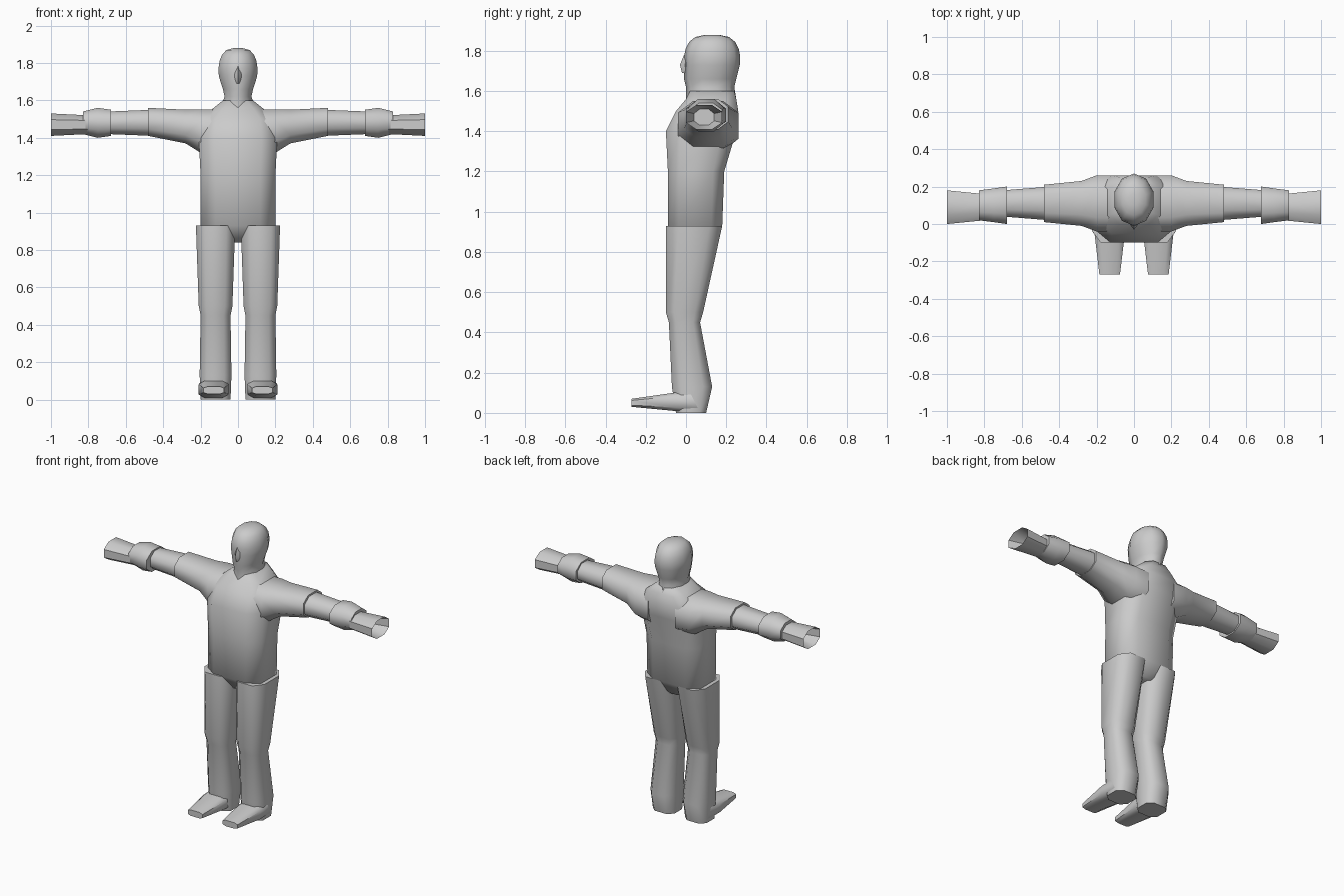
import bpy, bmesh, math

old = bpy.data.objects.get("Cube")
if old:
    bpy.data.objects.remove(old)

grey = bpy.data.materials.new("plain_grey")
grey.use_nodes = True
grey.diffuse_color = (.6, .6, .6, 1)
grey.node_tree.nodes["Principled BSDF"].inputs["Base Color"].default_value = grey.diffuse_color


def octagon(corner):
    """Eight-sided unit outline; a larger corner value is squarer."""
    outline = []
    for quarter in range(4):
        turn = quarter * math.pi / 2
        cos, sin = round(math.cos(turn)), round(math.sin(turn))
        for offset in (-corner, corner):
            outline.append((cos - sin * offset, sin + cos * offset))
    return outline


def oval(sides):
    """Regular unit outline with a corner on the front centre line."""
    step = math.tau / sides
    return [(math.sin(i * step), -math.cos(i * step)) for i in range(sides)]


def around(middle, rows):
    """Turn rows of (position, half width, half height) into full rows."""
    return [(position, half, middle - height, middle + height)
            for position, half, height in rows]


def loft(name, axis, outline, centre, rows, side=1, angle=60):
    """Skin rows of (position, half width, low, high) along an axis."""
    bm = bmesh.new()
    loops = []
    for position, half, low, high in rows:
        loop = []
        for u, v in outline:
            a = centre + u * half
            b = (low + high) / 2 + v * (high - low) / 2
            x, y, z = {"x": (position, a, b),
                       "y": (a, position, b),
                       "z": (a, b, position)}[axis]
            loop.append(bm.verts.new((x * side, y, z)))
        loops.append(loop)
    for lower, upper in zip(loops, loops[1:]):
        for i in range(len(outline)):
            bm.faces.new((lower[i - 1], lower[i], upper[i], upper[i - 1]))
    bm.faces.new(loops[0])
    bm.faces.new(loops[-1])
    bmesh.ops.recalc_face_normals(bm, faces=bm.faces)
    mesh = bpy.data.meshes.new(name)
    bm.to_mesh(mesh)
    bm.free()
    mesh.materials.append(grey)
    part = bpy.data.objects.new(name, mesh)
    bpy.context.collection.objects.link(part)
    bpy.ops.object.select_all(action="DESELECT")
    part.select_set(True)
    bpy.context.view_layer.objects.active = part
    bpy.ops.object.shade_smooth_by_angle(angle=math.radians(angle))


# Torso, from the crotch up to the base of the neck
loft("torso", "z", octagon(.6), 0, [
    (.84, .05, -.03, .13),
    (.93, .2, -.09, .18),
    (1.2, .2, -.09, .19),
    (1.4, .21, -.1, .25),
    (1.5, .2, -.05, .26),
    (1.56, .13, 0, .25),
    (1.6, .08, .02, .24)])

# Neck and jaw, then a rounded skull
head_rows = [(1.56, .1, 0, .25), (1.62, .075, 0, .24), (1.66, .085, -.01, .25)]
for degrees in range(-15, 90, 20):
    rise = math.radians(degrees)
    spread = math.cos(rise) ** .6
    head_rows.append((1.76 + .12 * math.sin(rise), .11 * spread,
                      .13 - .14 * spread, .13 + .14 * spread))
loft("head", "z", oval(10), 0, head_rows)

# Nose
loft("nose", "z", oval(4), 0, [
    (1.69, .01, -.02, .02),
    (1.73, .02, -.03, .02),
    (1.78, .01, -.01, .02)])

for side, word in ((1, "left"), (-1, "right")):
    # Shoulder and upper arm
    loft(word + "_upper_arm", "x", octagon(.5), .11, [
        (.1, .15, 1.3, 1.55),
        (.2, .15, 1.32, 1.55),
        (.28, .12, 1.37, 1.55),
        (.48, .1, 1.41, 1.56)], side)
    # Forearm
    loft(word + "_forearm", "x", octagon(.45), .11, around(1.48, [
        (.45, .09, .07),
        (.7, .07, .06)]), side)
    # Wide cuff at the wrist
    loft(word + "_cuff", "x", octagon(.45), .1, around(1.48, [
        (.68, .1, .07),
        (.75, .09, .08),
        (.83, .08, .06)]), side)
    # Flared hand with a hollow end
    loft(word + "_hand", "x", octagon(.45), .09, around(1.47, [
        (.8, .07, .05),
        (1, .09, .06),
        (.9, .05, .04)]), side, 40)
    # Leg from heel to hip
    loft(word + "_leg", "z", octagon(.55), .12, [
        (0, .08, -.05, .1),
        (.13, .085, -.07, .13),
        (.45, .08, -.085, .07),
        (.5, .09, -.1, .085),
        (.93, .105, -.1, .18)], side)
    # Foot tapering forward to the toe
    loft(word + "_foot", "y", octagon(.6), .13, [
        (.07, .07, 0, .12),
        (-.06, .08, .01, .1),
        (-.27, .055, .03, .07)], side)
